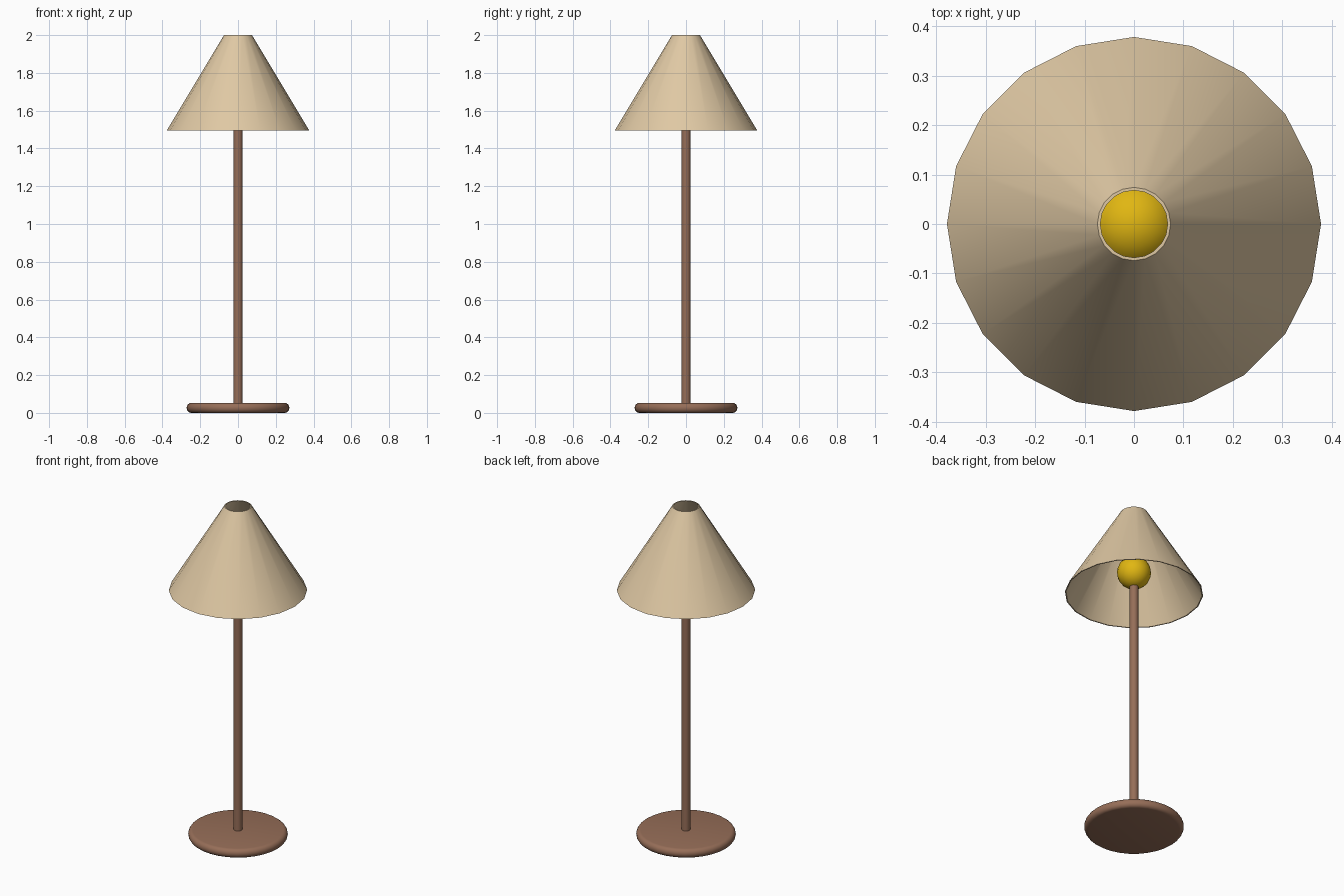
import bpy, bmesh, math

if "Cube" in bpy.data.objects:
    bpy.data.objects.remove(bpy.data.objects["Cube"])


def material(name, rgb):
    m = bpy.data.materials.new(name)
    m.diffuse_color = (*rgb, 1)
    m.use_nodes = True
    m.node_tree.nodes["Principled BSDF"].inputs["Base Color"].default_value = m.diffuse_color
    return m


def lathe(name, profile, sides, mat, closed=False, angle=40):
    """Spin a (radius, z) profile around z; radius 0 makes a pole point."""
    bm = bmesh.new()
    rings = []
    for r, z in profile:
        if r == 0:
            rings.append([bm.verts.new((0, 0, z))] * sides)
        else:
            rings.append([bm.verts.new((r * math.cos(2 * math.pi * i / sides),
                                        r * math.sin(2 * math.pi * i / sides), z))
                          for i in range(sides)])
    pairs = list(zip(rings, rings[1:]))
    if closed:
        pairs.append((rings[-1], rings[0]))
    for a, b in pairs:
        for i in range(sides):
            j = (i + 1) % sides
            bm.faces.new(dict.fromkeys((a[i], a[j], b[j], b[i])))
    bmesh.ops.recalc_face_normals(bm, faces=bm.faces)
    mesh = bpy.data.meshes.new(name)
    bm.to_mesh(mesh)
    bm.free()
    mesh.materials.append(mat)
    obj = bpy.data.objects.new(name, mesh)
    bpy.context.collection.objects.link(obj)
    bpy.ops.object.select_all(action='DESELECT')
    obj.select_set(True)
    bpy.context.view_layer.objects.active = obj
    bpy.ops.object.shade_smooth_by_angle(angle=math.radians(angle))
    return obj


wood = material("brown wood", (0.305, 0.155, 0.097))
fabric = material("cream fabric", (0.74, 0.58, 0.37))
glow = material("yellow bulb", (0.75, 0.47, 0.006))

# Round base with a rounded rim
H, B, R = 0.053, 0.024, 0.272
rim = []
for k in range(9):
    a = -math.pi / 2 + math.pi * k / 8
    rim.append((R - B + B * math.cos(a), H / 2 + (H / 2) * math.sin(a)))
lathe("base", [(0, 0)] + rim + [(0, H)], 32, wood)

# Slim pole, ending inside the bulb
lathe("pole", [(0, 0.03), (0.024, 0.03), (0.024, 1.56), (0, 1.56)], 16, wood)

# Spherical bulb
bulb = [(0.093 * math.sin(math.pi * k / 12) if 0 < k < 12 else 0,
         1.626 - 0.093 * math.cos(math.pi * k / 12)) for k in range(13)]
lathe("bulb", bulb, 20, glow)

# Thin open conical shade
lathe("shade", [(0.378, 1.494), (0.074, 2.0), (0.068, 2.0), (0.372, 1.494)],
      20, fabric, closed=True)
